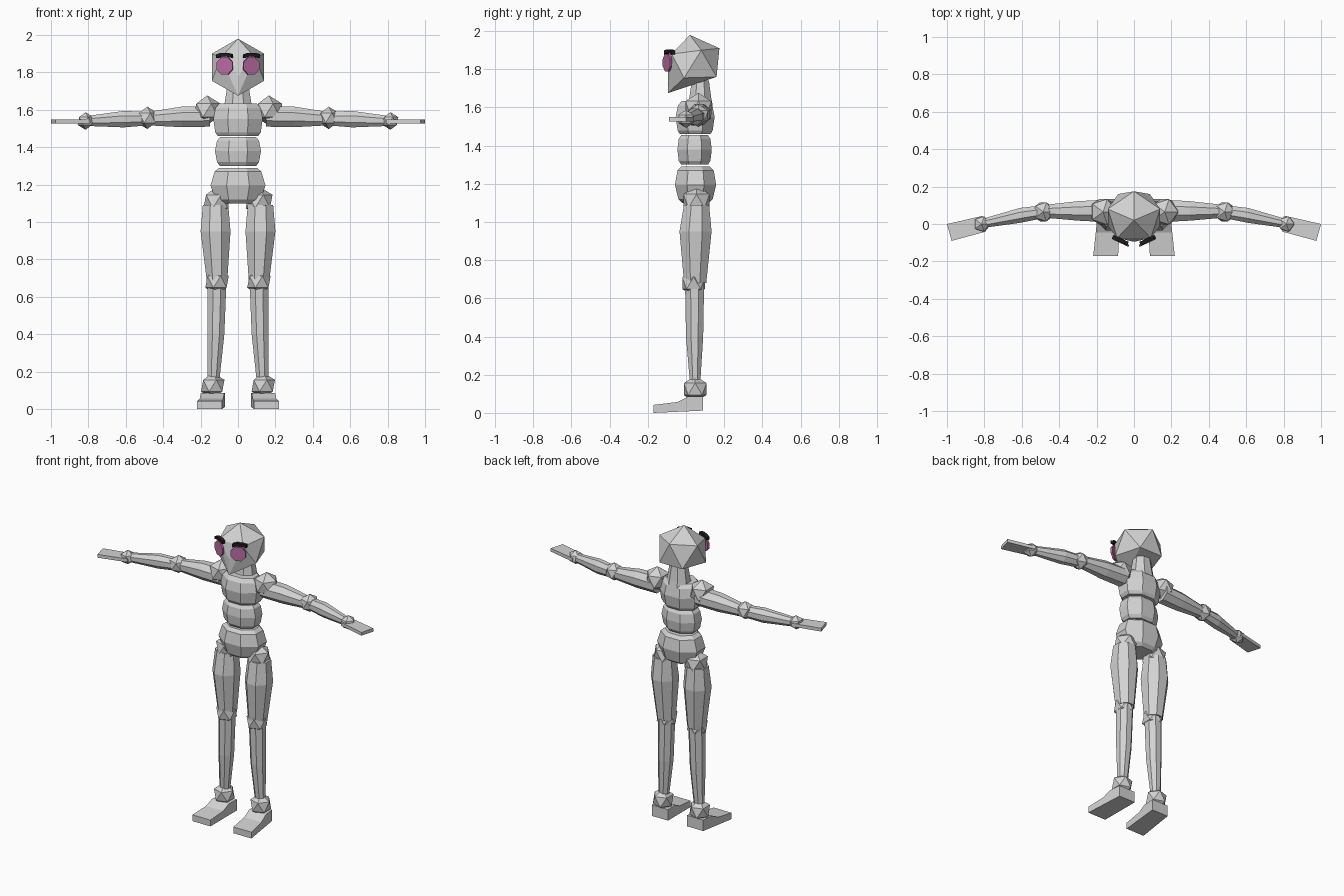
import bpy, bmesh, math
from mathutils import Vector, Matrix

if "Cube" in bpy.data.objects:
    bpy.data.objects.remove(bpy.data.objects["Cube"])


def material(name, rgb):
    m = bpy.data.materials.new(name)
    m.diffuse_color = (*rgb, 1)
    m.use_nodes = True
    m.node_tree.nodes["Principled BSDF"].inputs["Base Color"].default_value = m.diffuse_color
    return m


GREY = material("body grey", (0.65, 0.65, 0.65))
PINK = material("eye pink", (0.5, 0.15, 0.36))
BLACK = material("brow black", (0.012, 0.012, 0.012))


def finish(bm, name, mat):
    bmesh.ops.recalc_face_normals(bm, faces=bm.faces)
    me = bpy.data.meshes.new(name)
    bm.to_mesh(me)
    bm.free()
    me.materials.append(mat)
    ob = bpy.data.objects.new(name, me)
    bpy.context.collection.objects.link(ob)
    return ob


def loft(name, rings, u, v, sides=8, mat=GREY):
    """Closed tube through rings of (centre, half size along u, half size along v)."""
    bm = bmesh.new()
    u, v = Vector(u), Vector(v)
    k = 1 / math.cos(math.pi / sides)
    loops = []
    for c, a, b in rings:
        angles = [2 * math.pi * (i + 0.5) / sides for i in range(sides)]
        loops.append([bm.verts.new(Vector(c) + u * a * k * math.cos(t) + v * b * k * math.sin(t))
                      for t in angles])
    for p, q in zip(loops, loops[1:]):
        for i in range(sides):
            j = (i + 1) % sides
            bm.faces.new((p[i], p[j], q[j], q[i]))
    bm.faces.new(loops[0])
    bm.faces.new(loops[-1])
    return finish(bm, name, mat)


def hull(name, points, mat=GREY):
    bm = bmesh.new()
    for p in points:
        bm.verts.new(p)
    bmesh.ops.convex_hull(bm, input=bm.verts)
    return finish(bm, name, mat)


def joint(name, centre, radius):
    bm = bmesh.new()
    bmesh.ops.create_icosphere(bm, subdivisions=1, radius=radius,
                               matrix=Matrix.Translation(centre))
    return finish(bm, name, GREY)


X, Y, Z = (1, 0, 0), (0, 1, 0), (0, 0, 1)


def barrel(name, rows, y):
    loft(name, [((0, y, z), a, b) for z, a, b in rows], X, Y)


# Faceted head with the chin pulled forward
head = [(0, 0.02, 1.98), (0, 0.175, 1.91), (0, -0.095, 1.78), (0, -0.095, 1.675)]
for s in (-1, 1):
    head += [(s * 0.14, 0.08, 1.90), (s * 0.09, -0.075, 1.88),
             (s * 0.085, 0.16, 1.76), (s * 0.14, -0.01, 1.755)]
hull("head", head)

# Neck and three torso segments
barrel("neck", [(1.61, 0.075, 0.065), (1.645, 0.07, 0.058), (1.74, 0.055, 0.045)], 0.075)
barrel("chest", [(1.635, 0.10, 0.07), (1.61, 0.12, 0.09), (1.55, 0.132, 0.102),
                 (1.48, 0.122, 0.092), (1.46, 0.108, 0.08)], 0.048)
barrel("abdomen", [(1.455, 0.095, 0.07), (1.435, 0.112, 0.083), (1.38, 0.123, 0.09),
                   (1.32, 0.112, 0.083), (1.30, 0.097, 0.07)], 0.045)
barrel("pelvis", [(1.29, 0.10, 0.075), (1.27, 0.125, 0.095), (1.195, 0.147, 0.108),
                  (1.12, 0.12, 0.09), (1.10, 0.09, 0.07)], 0.05)

for s, side in ((-1, "right"), (1, "left")):
    # Eye discs and slanted brows, both turned outwards
    turn = Matrix.Rotation(s * math.radians(25), 4, 'Z')
    bm = bmesh.new()
    bmesh.ops.create_cone(bm, cap_ends=True, segments=8, radius1=0.05, radius2=0.05, depth=0.012,
                          matrix=Matrix.Translation((s * 0.07, -0.097, 1.835)) @ turn
                          @ Matrix.Rotation(math.pi / 2, 4, 'X')
                          @ Matrix.Rotation(math.pi / 8, 4, 'Z'))
    finish(bm, side + "_eye", PINK)
    frame = Matrix.Translation((s * 0.073, -0.087, 1.892)) @ turn
    rows = [(-0.045, -0.006), (-0.02, 0.002), (0.02, 0.002), (0.045, -0.004)]
    loft(side + "_brow", [(frame @ Vector((x, 0, z)), 0.011, 0.010) for x, z in rows],
         turn.to_3x3() @ Vector(Y), Z, sides=4, mat=BLACK)

    # Arm segments and ball joints
    joint(side + "_shoulder", (s * 0.165, 0.065, 1.597), 0.08)
    joint(side + "_elbow", (s * 0.485, 0.065, 1.557), 0.06)
    joint(side + "_wrist", (s * 0.815, 0.0, 1.54), 0.047)
    upper = [(0.15, 0.07, 1.565, 0.06, 0.055), (0.30, 0.07, 1.562, 0.052, 0.055),
             (0.48, 0.068, 1.553, 0.034, 0.036)]
    fore = [(0.48, 0.066, 1.553, 0.034, 0.036), (0.61, 0.046, 1.55, 0.04, 0.044),
            (0.815, 0.002, 1.54, 0.024, 0.026)]
    for name, rows in (("_upper_arm", upper), ("_forearm", fore)):
        loft(side + name, [((s * x, y, z), a, b) for x, y, z, a, b in rows], Y, Z)
    # Flat hand
    hull(side + "_hand", [(s * x, y, z) for x, y in
         ((0.81, 0.043), (0.79, -0.04), (0.975, -0.09), (1.0, 0.0))
         for z in (1.527, 1.549)])

    # Leg segments and ball joints
    joint(side + "_hip", (s * 0.113, 0.055, 1.11), 0.08)
    joint(side + "_knee", (s * 0.112, 0.04, 0.68), 0.07)
    joint(side + "_ankle", (s * 0.135, 0.048, 0.125), 0.07)
    thigh = [(0.12, 0.055, 1.09, 0.068, 0.066), (0.12, 0.05, 0.95, 0.08, 0.084),
             (0.112, 0.048, 0.68, 0.054, 0.058)]
    shin = [(0.112, 0.045, 0.68, 0.05, 0.05), (0.118, 0.045, 0.40, 0.045, 0.045),
            (0.132, 0.048, 0.13, 0.03, 0.025)]
    for name, rows in (("_thigh", thigh), ("_shin", shin)):
        loft(side + name, [((s * x, y, z), a, b) for x, y, z, a, b in rows], X, Y)

    # Foot: side profile swept across, splaying towards the toes
    profile = [(-0.17, 0.0), (0.09, 0.012), (0.09, 0.085), (0.01, 0.085),
               (-0.045, 0.057), (-0.17, 0.042)]
    bm = bmesh.new()
    inner, outer = [], []
    for y, z in profile:
        t = (0.09 - y) / 0.26
        inner.append(bm.verts.new((s * (0.07 + 0.015 * t), y, z)))
        outer.append(bm.verts.new((s * (0.19 + 0.028 * t), y, z)))
    bm.faces.new(inner)
    bm.faces.new(outer)
    for i in range(6):
        j = (i + 1) % 6
        bm.faces.new((inner[i], inner[j], outer[j], outer[i]))
    finish(bm, side + "_foot", GREY)
